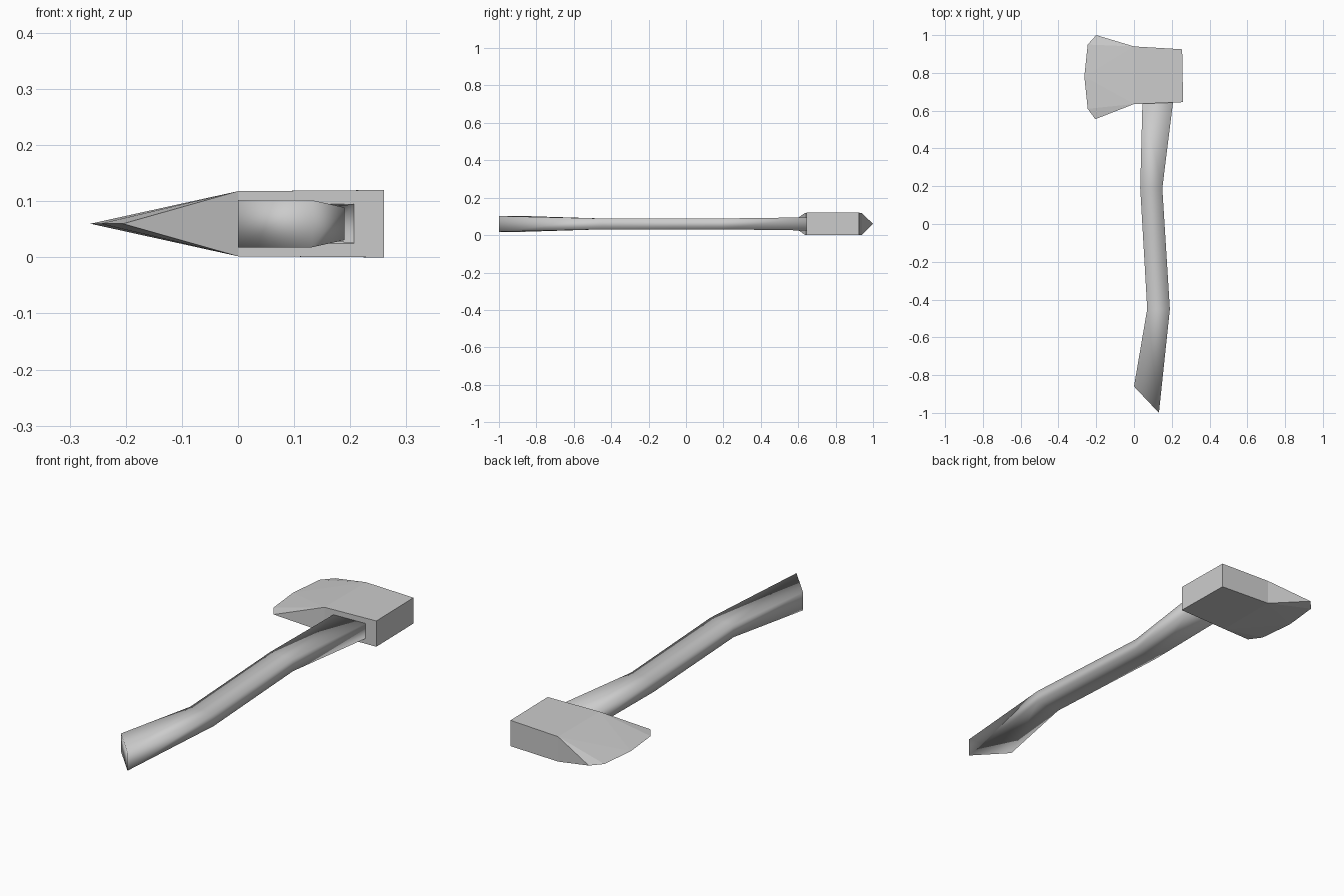
import bpy
import bmesh

cube = bpy.data.objects.get("Cube")
if cube:
    bpy.data.objects.remove(cube, do_unlink=True)

MID = 0.06  # height of the plane of symmetry

grey = bpy.data.materials.new("plain grey")
grey.use_nodes = True
colour = (0.6, 0.6, 0.6, 1)
grey.diffuse_color = colour
grey.node_tree.nodes["Principled BSDF"].inputs["Base Color"].default_value = colour


def finish(bm, name, smooth):
    """Turn a bmesh into a named object with the shared material."""
    bmesh.ops.recalc_face_normals(bm, faces=bm.faces)
    for face in bm.faces:
        face.smooth = smooth
    mesh = bpy.data.meshes.new(name)
    bm.to_mesh(mesh)
    bm.free()
    mesh.materials.append(grey)
    obj = bpy.data.objects.new(name, mesh)
    bpy.context.collection.objects.link(obj)
    return obj


# Axe head: thick block behind, wedge closing to a curved cutting edge
edge = [(-0.2, 1.0), (-0.245, 0.95), (-0.263, 0.78), (-0.245, 0.61), (-0.205, 0.555)]
block = [(0, 0.635, 0.058), (0.26, 0.645, 0.06), (0.255, 0.925, 0.06), (0, 0.94, 0.058)]

bm = bmesh.new()
blade = [bm.verts.new((x, y, MID)) for x, y in edge]
upper = [bm.verts.new((x, y, MID + h)) for x, y, h in block]
lower = [bm.verts.new((x, y, MID - h)) for x, y, h in block]
for side in (upper, lower):
    bm.faces.new(side)
    # Cheek: triangles from the two block corners to the cutting edge
    bm.faces.new((side[3], side[0], blade[2]))
    for i in range(4):
        bm.faces.new((side[3] if i < 2 else side[0], blade[i], blade[i + 1]))
for i in range(3):
    bm.faces.new((lower[i], lower[i + 1], upper[i + 1], upper[i]))
bm.faces.new((upper[0], lower[0], blade[-1]))
bm.faces.new((upper[3], lower[3], blade[0]))
finish(bm, "axe_head", False)

# Handle: bent four-sided bar with a slanted flared end.
# Each section gives the -x point, the +x point and the half thickness.
sections = [
    ((0.0, -0.86), (0.132, -1.0), 0.042),
    ((0.07, -0.45), (0.19, -0.45), 0.029),
    ((0.033, 0.19), (0.15, 0.19), 0.029),
    ((0.045, 0.655), (0.208, 0.655), 0.035),
]
bm = bmesh.new()
rings = []
for a, b, h in sections:
    corners = [(*a, MID - h), (*b, MID - h), (*b, MID + h), (*a, MID + h)]
    rings.append([bm.verts.new(c) for c in corners])
for r, s in zip(rings, rings[1:]):
    for i in range(4):
        j = (i + 1) % 4
        bm.faces.new((r[i], r[j], s[j], s[i]))
bm.faces.new(rings[0])
bm.faces.new(rings[-1])
finish(bm, "handle", True)
